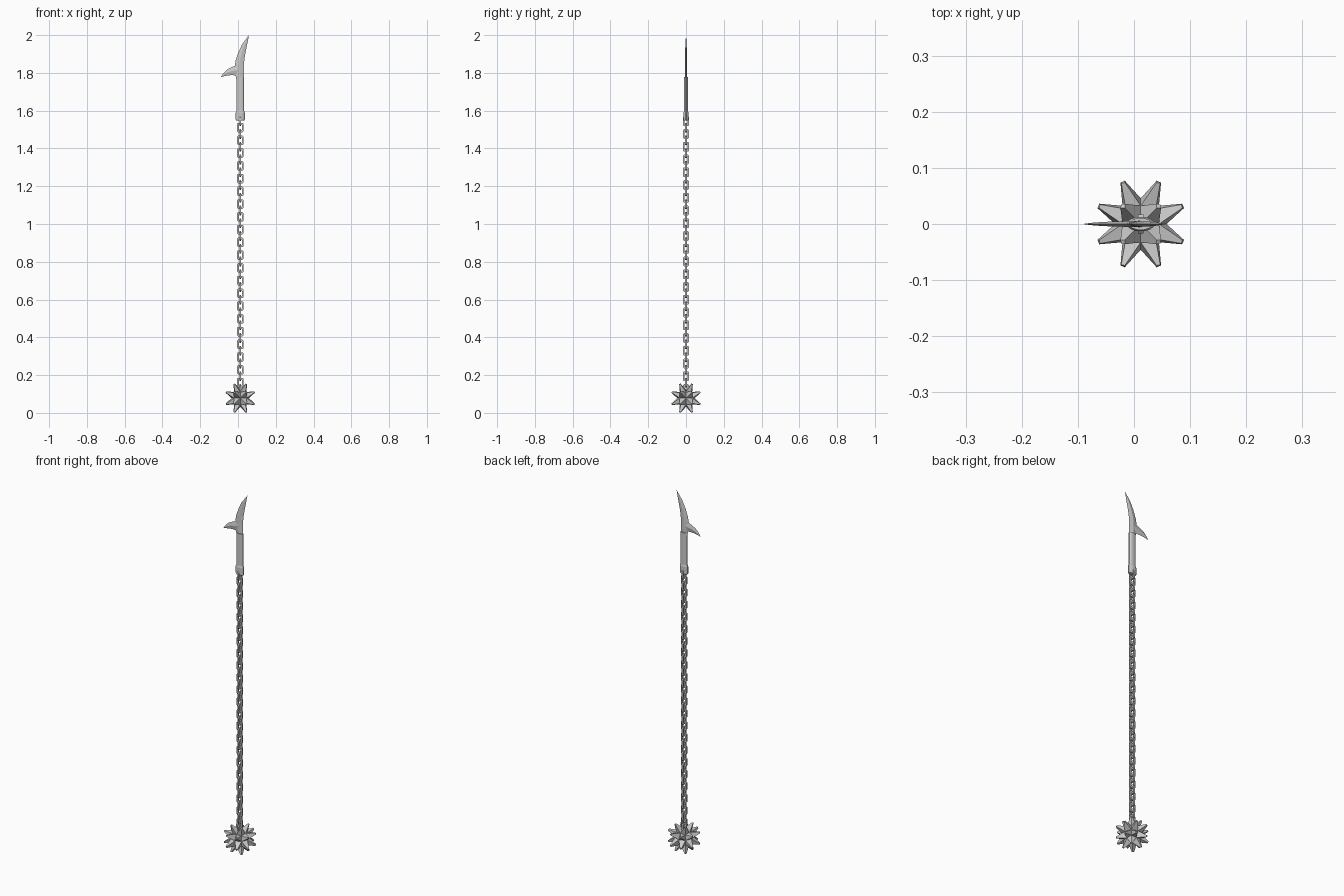
import bpy, bmesh, math
from mathutils import Vector

if "Cube" in bpy.data.objects:
    bpy.data.objects.remove(bpy.data.objects["Cube"])

CX = 0.012  # axis of chain, handle and ball


def finish(bm, name):
    bmesh.ops.recalc_face_normals(bm, faces=bm.faces)
    me = bpy.data.meshes.new(name)
    bm.to_mesh(me)
    bm.free()
    ob = bpy.data.objects.new(name, me)
    bpy.context.collection.objects.link(ob)
    return ob


def bridge(bm, a, b):
    n = len(a)
    for i in range(n):
        j = (i + 1) % n
        bm.faces.new((a[i], a[j], b[j], b[i]))


# Spiked ball: a cube split once, rounded, every face pulled out to a blunt spike
bm = bmesh.new()
bmesh.ops.create_cube(bm, size=2)
bmesh.ops.subdivide_edges(bm, edges=bm.edges[:], cuts=1, use_grid_fill=True)
for v in bm.verts:
    v.co = v.co.normalized() * 0.046
for f in bmesh.ops.extrude_discrete_faces(bm, faces=bm.faces[:])["faces"]:
    c = f.calc_center_median()
    tip = c.normalized() * 0.087
    for v in f.verts:
        v.co = tip + (v.co - c) * 0.24
bmesh.ops.remove_doubles(bm, verts=bm.verts[:], dist=1e-5)
bmesh.ops.translate(bm, verts=bm.verts[:], vec=(CX, 0, 0.078))
finish(bm, "spiked_ball")


# Chain: chamfered rectangular links, alternately turned
def outline(w, h, c):
    return [(w, h - c), (w - c, h), (c - w, h), (-w, h - c),
            (-w, c - h), (c - w, -h), (w - c, -h), (w, c - h)]


bm = bmesh.new()
T = 0.0045
for k in range(43):
    z = 1.544 - k * 0.03375
    rings = []
    for pts, d in ((outline(0.017, 0.0255, 0.006), -T), (outline(0.017, 0.0255, 0.006), T),
                   (outline(0.008, 0.0165, 0.003), T), (outline(0.008, 0.0165, 0.003), -T)):
        rings.append([bm.verts.new((CX + p, d, z + q) if k % 2 else (CX + d, p, z + q))
                      for p, q in pts])
    for i in range(4):
        bridge(bm, rings[i], rings[(i + 1) % 4])
finish(bm, "chain")

# Handle: oval grip with a flared pommel
bm = bmesh.new()
N = 12
prev = None
for r, z in ((0.022, 1.548), (0.025, 1.553), (0.025, 1.59), (0.0205, 1.6), (0.0205, 1.778)):
    ring = [bm.verts.new((CX + r * math.cos(math.tau * (i + 0.5) / N),
                          0.53 * r * math.sin(math.tau * (i + 0.5) / N), z)) for i in range(N)]
    if prev:
        bridge(bm, prev, ring)
    else:
        bm.faces.new(ring)
    prev = ring
bm.faces.new(prev)
finish(bm, "handle")


# Blades: diamond sections (edge, edge, half thickness) running to a point
def blade(name, stations, tip):
    bm = bmesh.new()
    prev = None
    for (x0, z0), (x1, z1), t in stations:
        mx, mz = (x0 + x1) / 2, (z0 + z1) / 2
        ring = [bm.verts.new(p) for p in ((x0, 0, z0), (mx, -t, mz), (x1, 0, z1), (mx, t, mz))]
        if prev:
            bridge(bm, prev, ring)
        else:
            bm.faces.new(ring)
        prev = ring
    end = bm.verts.new((tip[0], 0, tip[1]))
    for i in range(4):
        bm.faces.new((prev[i], prev[(i + 1) % 4], end))
    finish(bm, name)


blade("main_blade", [((-0.009, 1.765), (0.031, 1.765), 0.006),
                     ((-0.015, 1.8), (0.031, 1.8), 0.006),
                     ((-0.017, 1.84), (0.031, 1.842), 0.0055),
                     ((-0.011, 1.872), (0.034, 1.873), 0.005),
                     ((0.003, 1.912), (0.040, 1.909), 0.0045),
                     ((0.024, 1.955), (0.049, 1.952), 0.0035)], (0.058, 2.0))
blade("back_hook", [((0.008, 1.85), (0.008, 1.785), 0.005),
                    ((-0.016, 1.838), (-0.014, 1.787), 0.005),
                    ((-0.036, 1.829), (-0.036, 1.788), 0.0045),
                    ((-0.060, 1.816), (-0.058, 1.786), 0.0035),
                    ((-0.078, 1.798), (-0.076, 1.782), 0.002)], (-0.091, 1.778))
